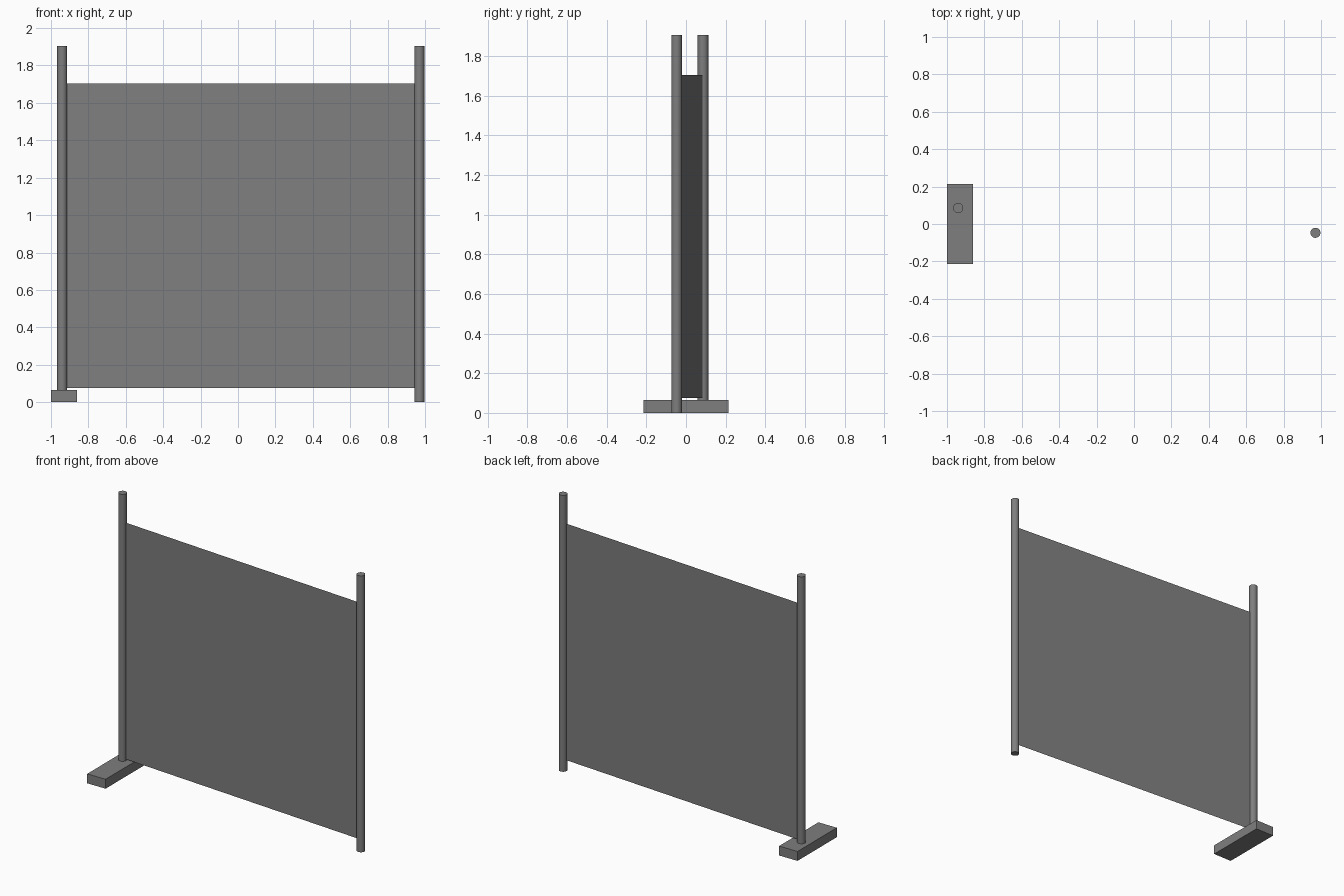
import bpy, bmesh

if "Cube" in bpy.data.objects:
    bpy.data.objects.remove(bpy.data.objects["Cube"])

grey = bpy.data.materials.new("mid_grey")
grey.diffuse_color = (0.21, 0.21, 0.21, 1)
grey.use_nodes = True
grey.node_tree.nodes["Principled BSDF"].inputs["Base Color"].default_value = grey.diffuse_color

LEFT, RIGHT = (-0.94, 0.086), (0.97, -0.047)   # post centres in plan
RADIUS, TOP = 0.027, 1.905


def post(name, centre):
    bpy.ops.mesh.primitive_cylinder_add(vertices=24, radius=RADIUS, depth=TOP,
                                        location=(*centre, TOP / 2))
    ob = bpy.context.object
    ob.name = name
    ob.data.materials.append(grey)
    bpy.ops.object.shade_smooth_by_angle()


# Posts
post("left_post", LEFT)
post("right_post", RIGHT)

# Foot block under the left post
bpy.ops.mesh.primitive_cube_add(size=1, location=(-0.93, 0, 0.0325))
foot = bpy.context.object
foot.name = "foot_block"
foot.scale = (0.14, 0.428, 0.065)
bpy.ops.object.transform_apply(location=False, rotation=False, scale=True)
foot.data.materials.append(grey)

# Thin sheet stretched between the post centres
bm = bmesh.new()
bm.faces.new([bm.verts.new((*c, z)) for c, z in
              ((LEFT, 0.075), (RIGHT, 0.075), (RIGHT, 1.705), (LEFT, 1.705))])
mesh = bpy.data.meshes.new("sheet_panel")
bm.to_mesh(mesh)
bm.free()
mesh.materials.append(grey)
bpy.context.collection.objects.link(bpy.data.objects.new("sheet_panel", mesh))
